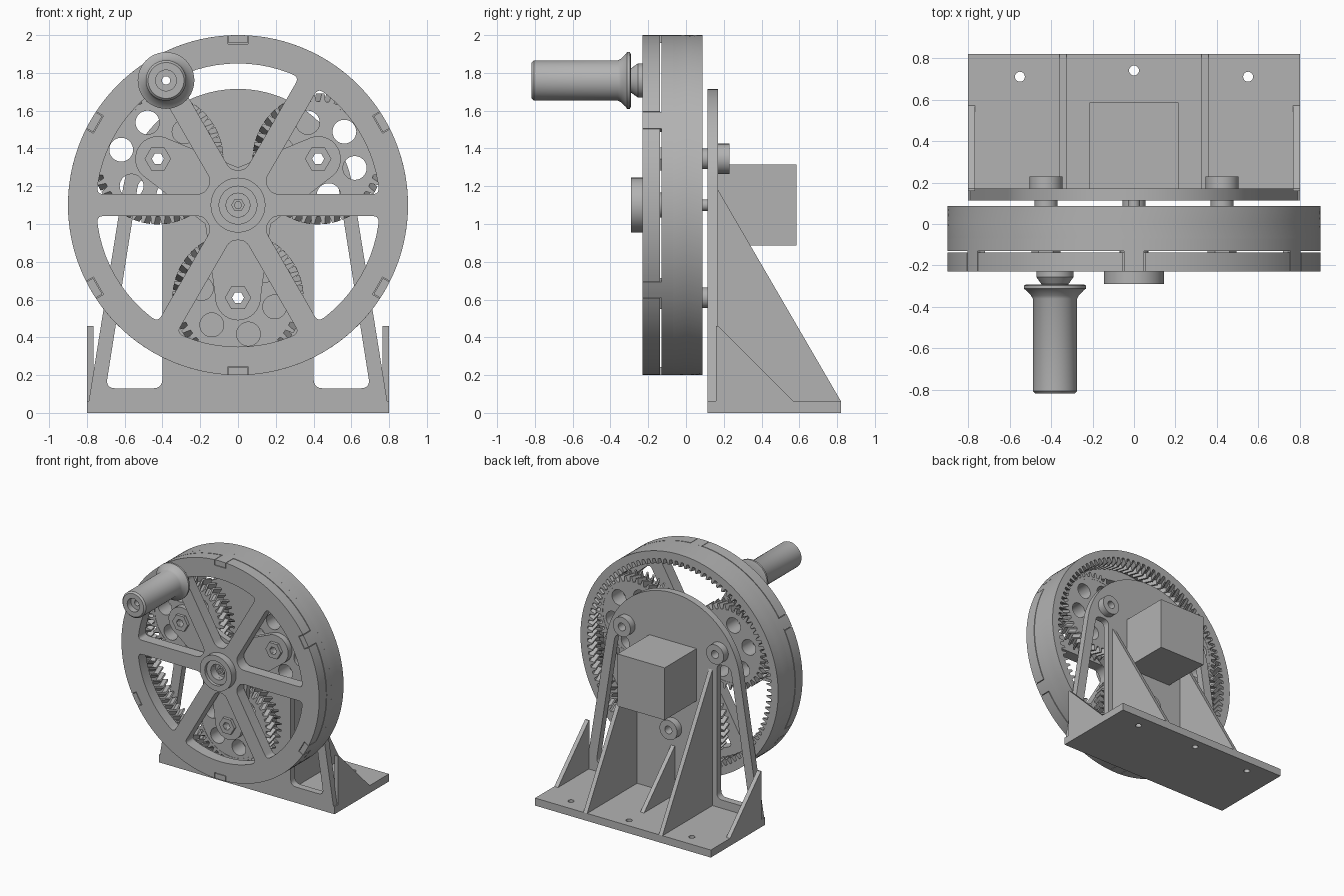
import bpy, bmesh
from math import sin, cos, asin, pi, radians
from mathutils import Vector

cube = bpy.data.objects.get("Cube")
if cube:
    bpy.data.objects.remove(cube, do_unlink=True)

grey = bpy.data.materials.new("plain grey")
grey.use_nodes = True
grey.diffuse_color = (0.45, 0.45, 0.45, 1)
grey.node_tree.nodes["Principled BSDF"].inputs["Base Color"].default_value = grey.diffuse_color

AXIS = 1.1                                    # height of the wheel axis
TURN = {"x": (pi / 2, 0, pi / 2), "y": (pi / 2, 0, 0), "z": (0, 0, 0)}


def polar(r, a, cx=0, cy=0):
    return (cx + r * cos(a), cy + r * sin(a))


def arc(r, a0, a1, n, cx=0, cy=0):
    return [polar(r, a0 + (a1 - a0) * i / n, cx, cy) for i in range(n + 1)]


def circle(r, cx=0, cy=0, n=32):
    return arc(r, 0, 2 * pi, n, cx, cy)[:-1]


def rounded(points, cut, corners):
    """Round the listed corners of a polygon."""
    out = []
    for i, p in enumerate(points):
        p = Vector(p)
        if i not in corners:
            out.append(p)
            continue
        a = p + (Vector(points[i - 1]) - p).normalized() * cut
        b = p + (Vector(points[(i + 1) % len(points)]) - p).normalized() * cut
        for t in (0, 0.2, 0.4, 0.6, 0.8, 1):
            out.append(a * (1 - t) ** 2 + p * 2 * t * (1 - t) + b * t * t)
    return out


def finish(name, mesh, smooth=True):
    obj = bpy.data.objects.new(name, mesh)
    bpy.context.collection.objects.link(obj)
    mesh.materials.clear()
    mesh.materials.append(grey)
    if smooth:
        mesh.shade_smooth()
        mesh.set_sharp_from_angle(angle=radians(30))
    return obj


def plate(name, outlines, a, b, axis="y"):
    """Flat outlines (inner ones become holes) extruded from a to b on an axis."""
    curve = bpy.data.curves.new(name, "CURVE")
    curve.dimensions, curve.fill_mode = "2D", "BOTH"
    curve.extrude = (b - a) / 2
    for line in outlines:
        spline = curve.splines.new("POLY")
        spline.points.add(len(line) - 1)
        for point, p in zip(spline.points, line):
            point.co = (p[0], p[1], 0, 1)
        spline.use_cyclic_u = True
    temp = bpy.data.objects.new(name + " outline", curve)
    bpy.context.collection.objects.link(temp)
    graph = bpy.context.evaluated_depsgraph_get()
    mesh = bpy.data.meshes.new_from_object(temp.evaluated_get(graph))
    bpy.data.objects.remove(temp, do_unlink=True)
    bm = bmesh.new()
    bm.from_mesh(mesh)
    bmesh.ops.remove_doubles(bm, verts=bm.verts, dist=1e-5)
    bmesh.ops.recalc_face_normals(bm, faces=bm.faces)
    bm.to_mesh(mesh)
    bm.free()
    obj = finish(name, mesh)
    obj.rotation_euler = TURN[axis]
    obj.location["xyz".index(axis)] = (a + b) / 2
    return obj


def skin(name, loops, smooth=True):
    """Join closed loops of points into a ring-shaped solid."""
    bm = bmesh.new()
    rings = [[bm.verts.new(p) for p in loop] for loop in loops]
    n = len(rings[0])
    for k, ring in enumerate(rings):
        last = rings[k - 1]
        for i in range(n):
            j = (i + 1) % n
            bm.faces.new((last[i], last[j], ring[j], ring[i]))
    bmesh.ops.recalc_face_normals(bm, faces=bm.faces)
    mesh = bpy.data.meshes.new(name)
    bm.to_mesh(mesh)
    bm.free()
    return finish(name, mesh, smooth)


def lathe(name, x, z, profile, n=48):
    """Turn a closed (radius, y) profile around a front-to-back axis."""
    return skin(name, [[(x + r * cos(2 * pi * i / n), y, z + r * sin(2 * pi * i / n))
                        for i in range(n)] for r, y in profile])


def tube(name, x, z, outer, bore, y0, y1, n=48):
    return lathe(name, x, z, [(bore, y0), (outer, y0), (outer, y1), (bore, y1)], n)


def gear(name, x, z, teeth, root, tip, rim, y0, y1, phase, twist):
    """Herringbone gear rim; a tip smaller than the root gives an inner gear."""
    step = 2 * pi / teeth
    shape = [(-0.3, root), (-0.13, tip), (0.13, tip), (0.3, root)]

    def loop(y, turn, radius=None):
        pts = [polar(radius or r, (k + f) * step + phase + turn, x, z)
               for k in range(teeth) for f, r in shape]
        return [(px, y, pz) for px, pz in pts]
    mid = (y0 + y1) / 2
    return skin(name, [loop(y0, 0), loop(mid, twist), loop(y1, 0),
                       loop(y1, 0, rim), loop(mid, twist, rim), loop(y0, 0, rim)])


# Front wheel: rim with notches, six spokes, and a hole for the handle bolt
sectors = [radians(30 + 60 * k) for k in range(6)]
tab_half, notch_floor = 0.053, 0.855
outline = []
for a in sectors:
    d, e = asin(tab_half / 0.9), asin(tab_half / notch_floor)
    outline += [polar(notch_floor, a - e, 0, AXIS), polar(notch_floor, a + e, 0, AXIS)]
    outline += arc(0.9, a + d, a + pi / 3 - d, 24, 0, AXIS)
windows = []
for a in sectors:
    wide, narrow = (pi / 6 - asin(0.058 / r) for r in (0.75, 0.19))
    pts = arc(0.75, a - wide, a + wide, 12, 0, AXIS)
    pts += [polar(0.19, a + narrow, 0, AXIS), polar(0.19, a - narrow, 0, AXIS)]
    windows.append(rounded(pts, 0.036, (0, 12, 13, 14)))
hx, hz = polar(0.762, radians(120), 0, AXIS)
plate("front_wheel", [outline, circle(0.022, hx, hz), circle(0.063, 0, AXIS)] + windows,
      -0.23, -0.137)

# Locking tabs that sit in the rim notches
for a in sectors:
    d, e = asin(0.049 / 0.9), asin(0.049 / 0.859)
    plate("rim_tab", [arc(0.9, a - d, a + d, 4, 0, AXIS) +
                      [polar(0.859, a + e, 0, AXIS), polar(0.859, a - e, 0, AXIS)]],
          -0.23, -0.131)

# Ring gear behind the wheel
plate("ring_wall", [circle(0.9, 0, AXIS, 160), circle(0.845, 0, AXIS, 160)], -0.131, -0.07)
gear("ring_gear", 0, AXIS, 100, 0.838, 0.797, 0.9, -0.07, 0.087, 0, 0.03 / 0.817)

# Hub with stepped recess and centre screw
lathe("hub", 0, AXIS, [(0.145, -0.22), (0.145, -0.29), (0.1, -0.29), (0.1, -0.265),
                       (0.063, -0.265), (0.063, -0.22)])
plate("hub_screw", [circle(0.066, 0, AXIS)], -0.2, -0.12)
tube("screw_head", 0, AXIS, 0.036, 0.02, -0.225, -0.19, 6)

# Planet gears with their axles, nuts and rear bosses
posts = [(polar(0.49, radians(d), 0, AXIS), radians(d)) for d in (30, 150, 270)]
for (x, z), a in posts:
    gear("planet_gear", x, z, 40, 0.305, 0.347, 0.285, -0.07, 0.07,
         a - a * 100 / 40 + pi / 40, 0.03 / 0.327)
    holes = [circle(0.063, *polar(0.2, radians(46 + 60 * k), x, z)) for k in range(6)]
    plate("planet_web", [circle(0.29, x, z, 96), circle(0.04, x, z)] + holes, -0.068, 0.068)
    tube("planet_axle", x, z, 0.055, 0.032, -0.125, 0.115)
    tube("axle_nut", x, z, 0.07, 0.032, -0.15, -0.12, 6)
    tube("rear_boss", x, z, 0.08, 0.032, 0.165, 0.23)

# Sun gear and drive shaft
gear("sun_gear", 0, AXIS, 20, 0.142, 0.181, 0.03, -0.07, 0.07, 0, -0.03 / 0.163)
plate("drive_shaft", [circle(0.03, 0, AXIS)], -0.12, 0.2)

# Three-armed carrier in front of the planets
arms = []
for (x, z), a in posts:
    arms.append(polar(0.2, a - pi / 3, 0, AXIS))
    arms += arc(0.12, a - pi / 2, a + pi / 2, 16, x, z)
plate("carrier", [arms] + [circle(0.032, x, z) for (x, z), a in posts], -0.125, -0.075)

# Crank handle: foot, flanged grip with bolt bore
lathe("handle_foot", hx, hz, [(0.022, -0.22), (0.09, -0.22), (0.09, -0.255),
                              (0.065, -0.29), (0.065, -0.31), (0.022, -0.31)])
lathe("handle_grip", hx, hz, [(0.022, -0.292), (0.14, -0.292), (0.15, -0.297), (0.15, -0.312),
                              (0.14, -0.318), (0.115, -0.345), (0.107, -0.36), (0.107, -0.805),
                              (0.095, -0.818), (0.055, -0.818), (0.055, -0.77), (0.022, -0.77)])

# Back plate: arch with two tapering openings
tilt = radians(9.6)
arch = [(-0.8, 0), (0.8, 0)] + arc(0.615, tilt, pi - tilt, 48, 0, AXIS)
openings = [rounded([(s * 0.7, 0.13), (s * 0.4, 0.13), (s * 0.4, 1.24), (s * 0.525, 1.24)],
                    0.05, range(4)) for s in (-1, 1)]
plate("back_plate", [arch] + openings + [circle(0.032, x, z) for (x, z), a in posts],
      0.113, 0.17)

# Base with three screw holes
plate("base", [[(-0.8, 0.113), (0.8, 0.113), (0.8, 0.82), (-0.8, 0.82)]] +
      [circle(0.024, x, y, 20) for x, y in ((-0.55, 0.71), (0, 0.74), (0.55, 0.71))],
      0, 0.062, "z")

# Gussets: two tall, three small
for x, top, depth in ((-0.343, 1.18, 0.82), (0.343, 1.18, 0.82), (-0.783, 0.46, 0.57),
                      (0, 0.46, 0.57), (0.783, 0.46, 0.57)):
    plate("gusset", [[(0.16, 0.05), (depth, 0.05), (depth, 0.062), (0.17, top), (0.16, top)]],
          x - 0.017, x + 0.017, "x")

# Motor block
plate("motor", [[(-0.215, 0.885), (0.215, 0.885), (0.215, 1.315), (-0.215, 1.315)]], 0.16, 0.585)
